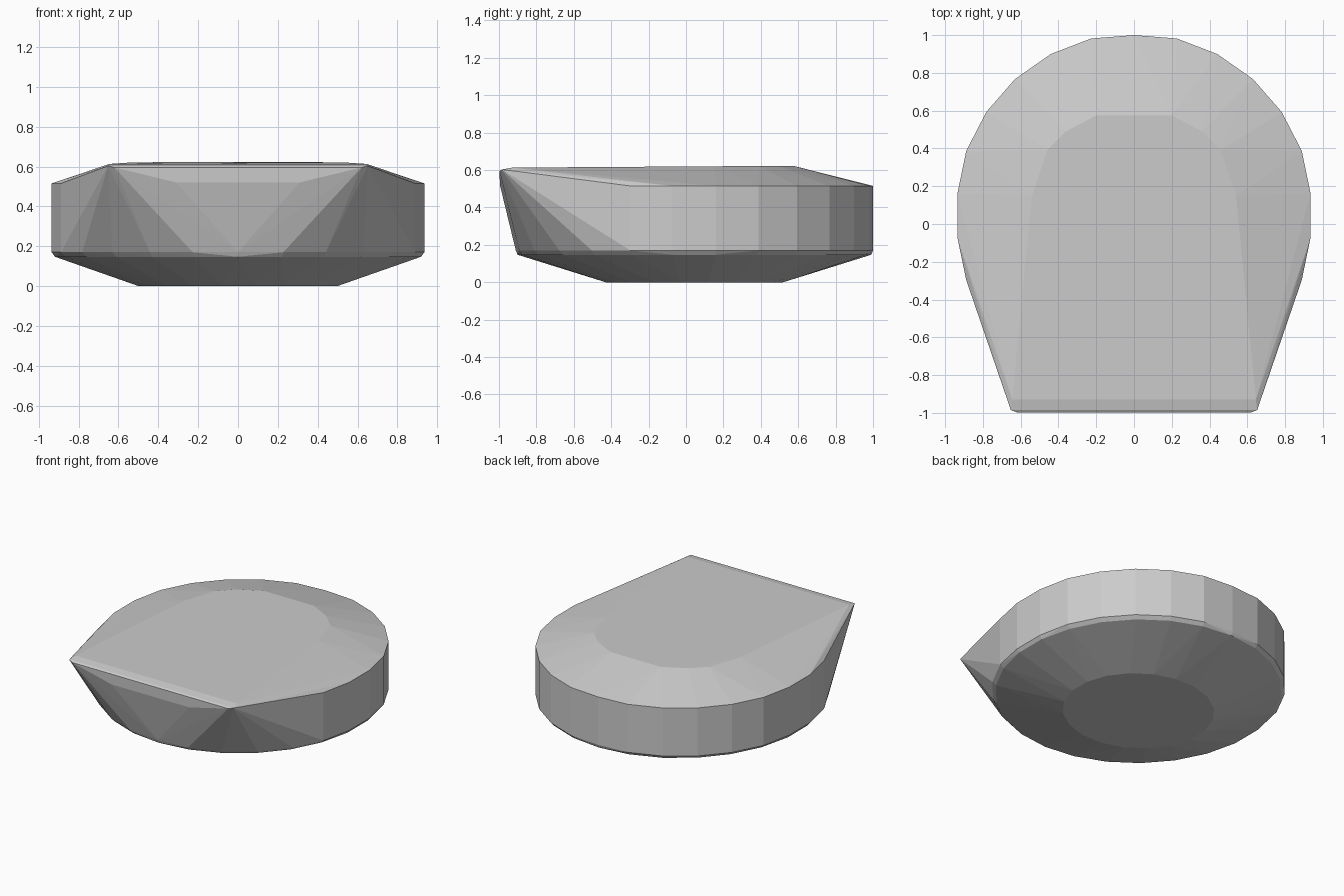
import bpy, bmesh
from math import sin, cos, pi

if "Cube" in bpy.data.objects:
    bpy.data.objects.remove(bpy.data.objects["Cube"])

CY = 0.045  # centre of the round body


def clamp(v, lo, hi):
    return max(lo, min(hi, v))


def ring(rx, ry, z, n=26, limit=(0.935, -0.91, 1.0)):
    """Elliptical ring, trimmed a little at its extremes."""
    pts = []
    for i in range(n):
        a = 2 * pi * (i + 0.5) / n
        pts.append((clamp(rx * cos(a), -limit[0], limit[0]),
                    clamp(CY + ry * sin(a), limit[1], limit[2]), z))
    return pts


# Flat underside, chamfered lower rim and upright wall
points = ring(0.505, 0.48, 0.0, 20)
points += ring(0.925, 0.945, 0.147)
points += ring(0.95, 0.965, 0.17)
points += ring(0.95, 0.965, 0.515)

# Flat top plateau, rounded at the back
for s in (-1, 1):
    points += [(s * 0.2, 0.575, 0.622), (s * 0.36, 0.49, 0.622),
               (s * 0.46, 0.39, 0.621), (s * 0.54, 0.15, 0.62)]
    # Pointed front corners and the front lip
    points += [(s * 0.645, -0.93, 0.613), (s * 0.652, -0.985, 0.603),
               (s * 0.62, -0.997, 0.595), (s * 0.31, -0.995, 0.52)]

# Skin all the sections with one convex hull
bm = bmesh.new()
for p in points:
    bm.verts.new(p)
res = bmesh.ops.convex_hull(bm, input=bm.verts)
loose = {g for g in res["geom_interior"] + res["geom_unused"]
         if isinstance(g, bmesh.types.BMVert)}
bmesh.ops.delete(bm, geom=[v for v in loose if not v.link_faces], context='VERTS')
bmesh.ops.dissolve_limit(bm, angle_limit=0.01, verts=bm.verts, edges=bm.edges)
bmesh.ops.recalc_face_normals(bm, faces=bm.faces)

mesh = bpy.data.meshes.new("faceted_body")
bm.to_mesh(mesh)
bm.free()
body = bpy.data.objects.new("faceted_body", mesh)
bpy.context.collection.objects.link(body)
